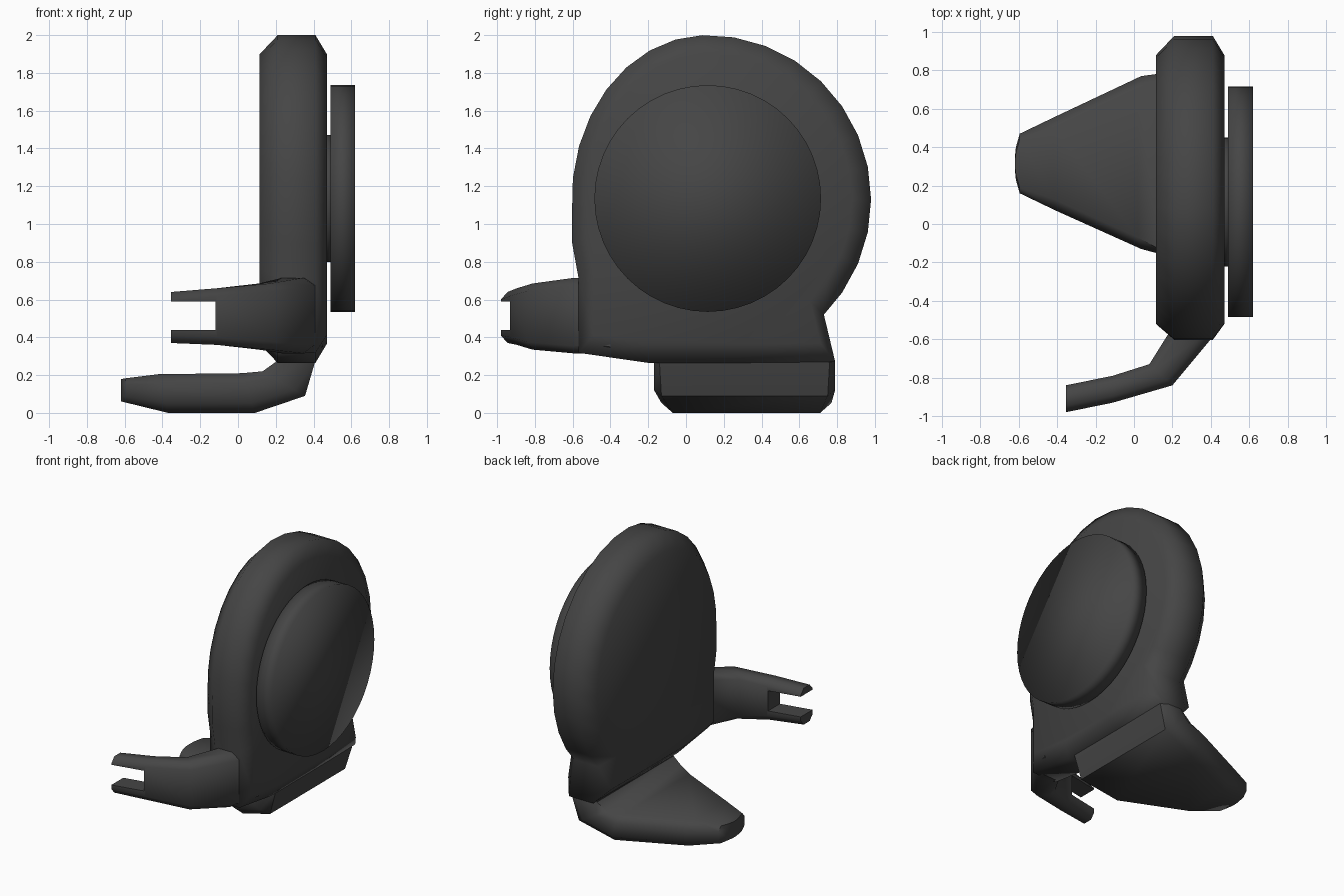
import bpy, bmesh, math
from mathutils import Vector

if "Cube" in bpy.data.objects:
    bpy.data.objects.remove(bpy.data.objects["Cube"])

dark = bpy.data.materials.new("charcoal")
dark.diffuse_color = (0.06, 0.06, 0.06, 1)
dark.use_nodes = True
dark.node_tree.nodes["Principled BSDF"].inputs["Base Color"].default_value = dark.diffuse_color


def loft(name, rings, smooth_angle=None):
    """Skin a list of equal-length point rings and cap both ends."""
    bm = bmesh.new()
    vs = [[bm.verts.new(p) for p in r] for r in rings]
    n = len(vs[0])
    for a, b in zip(vs, vs[1:]):
        for i in range(n):
            j = (i + 1) % n
            bm.faces.new((a[i], a[j], b[j], b[i]))
    bm.faces.new(vs[0][::-1])
    bm.faces.new(vs[-1])
    bmesh.ops.recalc_face_normals(bm, faces=bm.faces)
    me = bpy.data.meshes.new(name)
    bm.to_mesh(me)
    bm.free()
    me.materials.append(dark)
    ob = bpy.data.objects.new(name, me)
    bpy.context.collection.objects.link(ob)
    me.polygons.foreach_set("use_smooth", [True] * len(me.polygons))
    if smooth_angle:
        bpy.ops.object.select_all(action='DESELECT')
        bpy.context.view_layer.objects.active = ob
        ob.select_set(True)
        bpy.ops.object.shade_smooth_by_angle(angle=math.radians(smooth_angle))
    return ob


def octagon(a, b, lo, hi, axis, chamfer, frac=0.25):
    """Chamfered rectangle spanning a-b across and lo-hi along axis."""
    def pt(t, h):
        p = Vector(a).lerp(Vector(b), t)
        return (p.x, h, p.y) if axis == 'y' else (p.x, p.y, h)
    c, f = chamfer, frac
    return [pt(t, h) for t, h in ((f, lo), (1 - f, lo), (1, lo + c), (1, hi - c),
                                  (1 - f, hi), (f, hi), (0, hi - c), (0, lo + c))]


# Main round plate: outline in y/z, chamfered on both faces
CY, CZ = 0.11, 1.13
outline = [(-0.2, 0.265), (0.3, 0.265), (0.79, 0.27), (0.73, 0.52)]
for k in range(-3, 17):
    a = math.radians(11.5 * k)
    ry = 0.87 if math.cos(a) > 0 else 0.715
    outline.append((CY + ry * math.cos(a), CZ + 0.87 * math.sin(a)))
outline += [(-0.603, 0.9), (-0.57, 0.72), (-0.57, 0.318)]


def plate_ring(x, s):
    return [(x, CY + (y - CY) * s, CZ + (z - CZ) * s) for y, z in outline]


loft("round_plate", [plate_ring(0.115, 0.885), plate_ring(0.21, 1),
                     plate_ring(0.41, 1), plate_ring(0.47, 0.885)])


# Outer disc and the thin hub behind it
def disc(name, x0, x1, r, y, z):
    ring = lambda x: [(x, y + r * math.cos(2 * math.pi * i / 48),
                       z + r * math.sin(2 * math.pi * i / 48)) for i in range(48)]
    loft(name, [ring(x0), ring(x1)])


disc("hub", 0.46, 0.50, 0.335, 0.115, 1.135)
disc("outer_disc", 0.49, 0.62, 0.60, 0.115, 1.135)

# Neck bending into the tapered foot: (outer xz, inner xz, y range, chamfer)
foot = [((0.42, 0.40), (0.19, 0.40), -0.18, 0.74, 0.04),
        ((0.405, 0.26), (0.20, 0.27), -0.17, 0.79, 0.03),
        ((0.355, 0.09), (0.13, 0.22), -0.17, 0.79, 0.04),
        ((0.09, 0.0), (0.02, 0.21), -0.13, 0.77, 0.06),
        ((-0.37, 0.0), (-0.42, 0.205), 0.07, 0.56, 0.06),
        ((-0.595, 0.055), (-0.595, 0.183), 0.16, 0.47, 0.03),
        ((-0.615, 0.06), (-0.615, 0.18), 0.23, 0.40, 0.03),
        ((-0.62, 0.06), (-0.62, 0.178), 0.28, 0.35, 0.02)]
loft("foot", [octagon(a, b, lo, hi, 'y', c) for a, b, lo, hi, c in foot], 50)

# Arm curving round to the side: (inner xy, outer xy, z range)
arm_path = [((0.16, -0.40), (0.45, -0.40), 0.31, 0.715),
            ((0.18, -0.57), (0.40, -0.60), 0.315, 0.715),
            ((0.08, -0.73), (0.20, -0.84), 0.335, 0.685),
            ((-0.11, -0.79), (-0.11, -0.93), 0.36, 0.66),
            ((-0.355, -0.84), (-0.355, -0.98), 0.37, 0.64)]
arm = loft("forked_arm", [octagon(a, b, lo, hi, 'z', 0.04) for a, b, lo, hi in arm_path], 50)

# Notch that splits the arm end into two prongs
bpy.ops.mesh.primitive_cube_add(size=1, location=(-0.32, -0.9, 0.515))
notch = bpy.context.object
notch.name = "notch_cutter"
notch.scale = (0.40, 0.6, 0.15)
notch.hide_render = True
notch.display_type = 'WIRE'
notch.data.materials.append(dark)
cut = arm.modifiers.new("notch", 'BOOLEAN')
cut.operation = 'DIFFERENCE'
cut.solver = 'EXACT'
cut.object = notch
